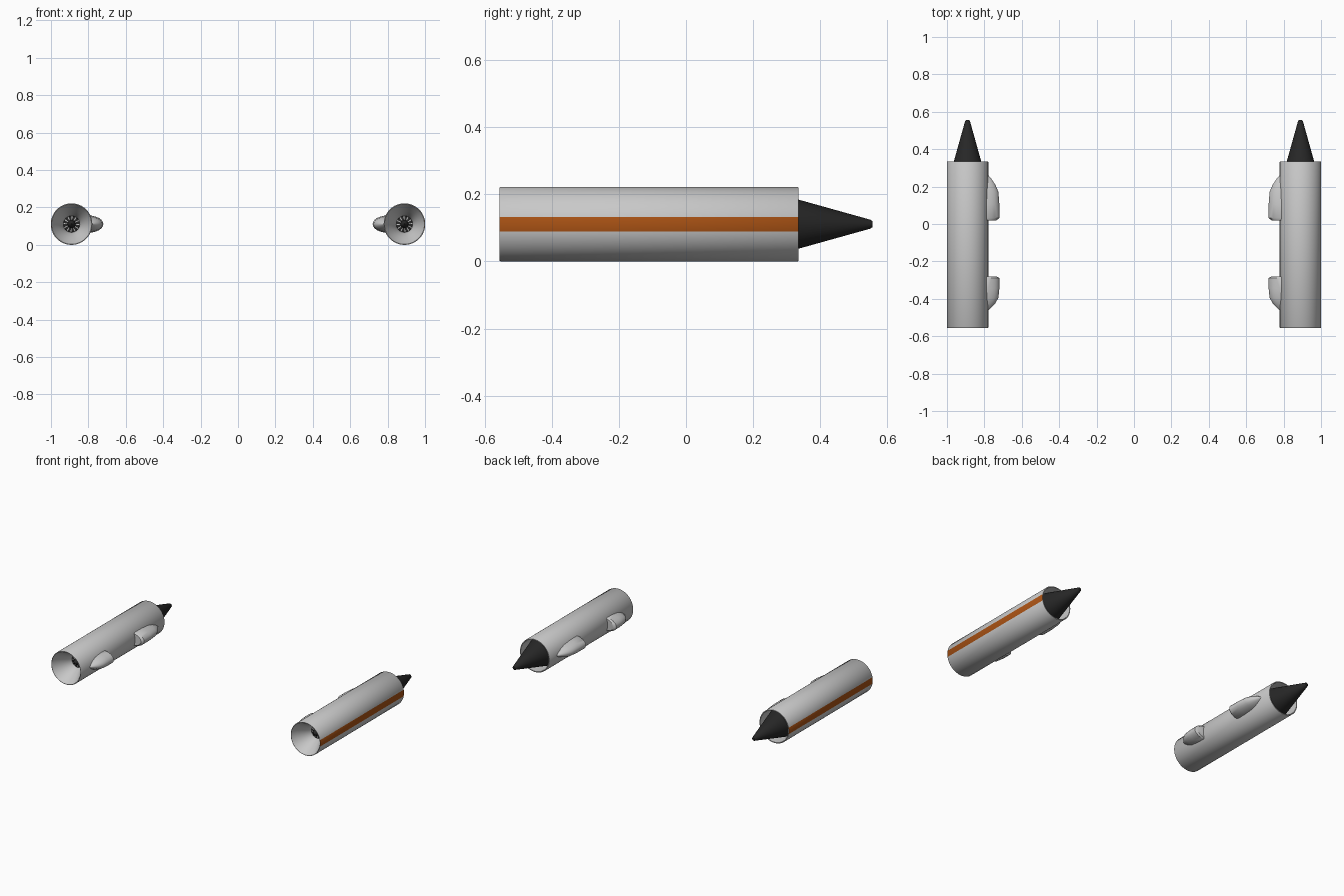
import bpy, bmesh, math

if "Cube" in bpy.data.objects:
    bpy.data.objects.remove(bpy.data.objects["Cube"])

CX, CZ, R = 0.89, 0.111, 0.111


def material(name, rgb):
    m = bpy.data.materials.new(name)
    m.diffuse_color = (*rgb, 1)
    m.use_nodes = True
    m.node_tree.nodes["Principled BSDF"].inputs["Base Color"].default_value = m.diffuse_color
    return m


GREY = material("light grey", (0.58, 0.58, 0.58))
ORANGE = material("burnt orange", (0.40, 0.085, 0.007))
DARK = material("charcoal", (0.02, 0.02, 0.02))


def finish(name, bm, mats, angle=35):
    """Turn a bmesh into a smooth object, mirrored across x = 0."""
    bmesh.ops.recalc_face_normals(bm, faces=bm.faces)
    me = bpy.data.meshes.new(name)
    bm.to_mesh(me)
    bm.free()
    for m in mats:
        me.materials.append(m)
    ob = bpy.data.objects.new(name, me)
    bpy.context.collection.objects.link(ob)
    ob.modifiers.new("mirror", 'MIRROR').use_mirror_merge = False
    bpy.ops.object.select_all(action='DESELECT')
    bpy.context.view_layer.objects.active = ob
    ob.select_set(True)
    bpy.ops.object.shade_smooth_by_angle(angle=math.radians(angle))
    return ob


def skin(bm, rings, closed=False):
    """Join successive rings with quads."""
    n = len(rings[0])
    pairs = list(zip(rings, rings[1:])) + ([(rings[-1], rings[0])] if closed else [])
    for a, b in pairs:
        for i in range(n):
            bm.faces.new((a[i], a[(i + 1) % n], b[(i + 1) % n], b[i]))


def lathe(profile, n=64, closed=False, caps=False):
    """Spin (y, radius) points about the engine axis."""
    bm = bmesh.new()
    rings = [[bm.verts.new((CX + r * math.cos(2 * math.pi * i / n), y,
                            CZ + r * math.sin(2 * math.pi * i / n)))
              for i in range(n)] for y, r in profile]
    skin(bm, rings, closed)
    if caps:
        bm.faces.new(rings[0])
        bm.faces.new(rings[-1])
    return bm


# Engine casing: outer skin, flared intake, hollow exhaust; stripe on outer side
casing = lathe([(-0.552, R), (0.332, R), (0.335, 0.109), (0.335, 0.104), (0.20, 0.102),
                (0.19, 0.04), (-0.40, 0.04), (-0.43, 0.045), (-0.46, 0.056),
                (-0.49, 0.071), (-0.52, 0.088), (-0.545, 0.102), (-0.555, 0.107),
                (-0.555, 0.109)], closed=True)
for f in casing.faces:
    c = f.calc_center_median()
    a = math.atan2(c.z - CZ, c.x - CX)
    if math.hypot(c.x - CX, c.z - CZ) > 0.1095 and abs(a) < math.radians(11.25):
        f.material_index = 1
finish("engine_casing", casing, [GREY, ORANGE])

# Exhaust cone, starting inside the casing
finish("exhaust_cone", lathe([(0.235, 0.101), (0.55, 0.013), (0.555, 0.009)],
                             n=48, caps=True), [DARK])

# Intake fan: dark disc with pale blades, and a dark spinner
fan = lathe([(-0.425, 0.044), (-0.43, 0.043), (-0.435, 0.016)], n=48, caps=True)
for f in fan.faces:
    c = f.calc_center_median()
    a = math.atan2(c.z - CZ, c.x - CX) % (math.pi / 6)
    if len(f.verts) == 4 and a < math.pi / 24:
        f.material_index = 1
finish("intake_fan", fan, [DARK, GREY])
finish("fan_spinner", lathe([(-0.43, 0.022), (-0.445, 0.019), (-0.46, 0.010),
                             (-0.466, 0.003)], n=24, caps=True), [DARK])


def mount(name, blunt, point):
    """Bullet-shaped fairing on the inner side, flat at 'blunt', tapering to 'point'."""
    bm = bmesh.new()
    n, rings = 24, []
    for t, reach, half in [(0, 0.155, 0.040), (0.05, 0.170, 0.046), (0.35, 0.170, 0.045),
                           (0.62, 0.165, 0.040), (0.78, 0.148, 0.030),
                           (0.90, 0.128, 0.018), (1.0, 0.108, 0.003)]:
        y = blunt + (point - blunt) * t
        x0 = CX - 0.09                      # section centre, hidden in the casing
        ring = []
        for i in range(n):
            a = 2 * math.pi * i / n
            w = (reach - 0.09) if math.cos(a) > 0 else 0.012
            ring.append(bm.verts.new((x0 - w * math.cos(a), y, CZ + half * math.sin(a))))
        rings.append(ring)
    skin(bm, rings)
    bm.faces.new(rings[0])
    bm.faces.new(rings[-1])
    finish(name, bm, [GREY])


mount("rear_mount", 0.02, 0.265)
mount("front_mount", -0.28, -0.465)
